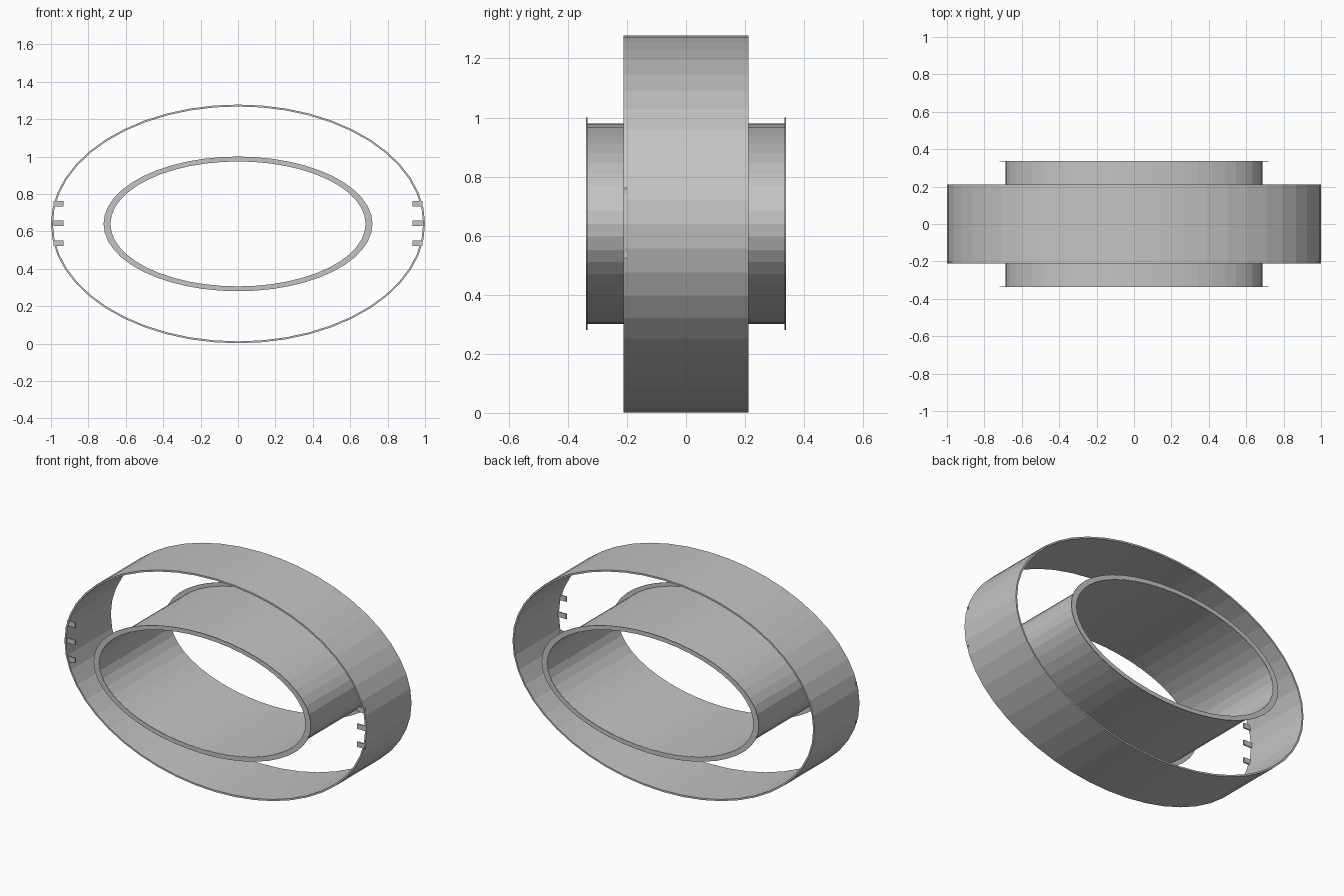
import bpy, bmesh, math

if "Cube" in bpy.data.objects:
    bpy.data.objects.remove(bpy.data.objects["Cube"], do_unlink=True)

SIDES = 48
MID_Z = 0.64

grey = bpy.data.materials.new("plain grey")
grey.use_nodes = True
colour = (0.55, 0.55, 0.55, 1)
grey.diffuse_color = colour
grey.node_tree.nodes["Principled BSDF"].inputs["Base Color"].default_value = colour


def finish(name, bm):
    bmesh.ops.recalc_face_normals(bm, faces=bm.faces)
    mesh = bpy.data.meshes.new(name)
    bm.to_mesh(mesh)
    bm.free()
    mesh.materials.append(grey)
    obj = bpy.data.objects.new(name, mesh)
    bpy.context.collection.objects.link(obj)
    return obj


def oval_band(name, outer, inner, y0, y1):
    """Hollow oval sleeve running along y; outer and inner are (half width, half height)."""
    bm = bmesh.new()
    section = [(outer, y0), (outer, y1), (inner, y1), (inner, y0)]
    loops = []
    for (rx, rz), y in section:
        angles = [math.tau * i / SIDES for i in range(SIDES)]
        loops.append([bm.verts.new((rx * math.cos(a), y, MID_Z + rz * math.sin(a)))
                      for a in angles])
    for k in range(4):
        a, b = loops[k], loops[(k + 1) % 4]
        for i in range(SIDES):
            j = (i + 1) % SIDES
            bm.faces.new((a[i], a[j], b[j], b[i]))
    return finish(name, bm)


def box(name, centre, size):
    bm = bmesh.new()
    bmesh.ops.create_cube(bm, size=1)
    bmesh.ops.scale(bm, vec=size, verts=bm.verts)
    bmesh.ops.translate(bm, vec=centre, verts=bm.verts)
    return finish(name, bm)


# Wide outer ring and the longer tube inside it
oval_band("outer_ring", (1.0, 0.638), (0.99, 0.628), -0.212, 0.212)
oval_band("inner_tube", (0.687, 0.339), (0.682, 0.334), -0.336, 0.336)

# Thin flange on each end of the tube
for name, y in (("front_flange", -0.336), ("back_flange", 0.336)):
    oval_band(name, (0.719, 0.36), (0.683, 0.335), y - 0.002, y + 0.002)

# Three small tabs at each side of the ring's front edge
for side, x in (("left", 0.96), ("right", -0.96)):
    for level, dz in (("upper", 0.108), ("middle", 0.004), ("lower", -0.104)):
        box(f"{side}_{level}_tab", (x, -0.204, MID_Z + dz), (0.054, 0.008, 0.03))
